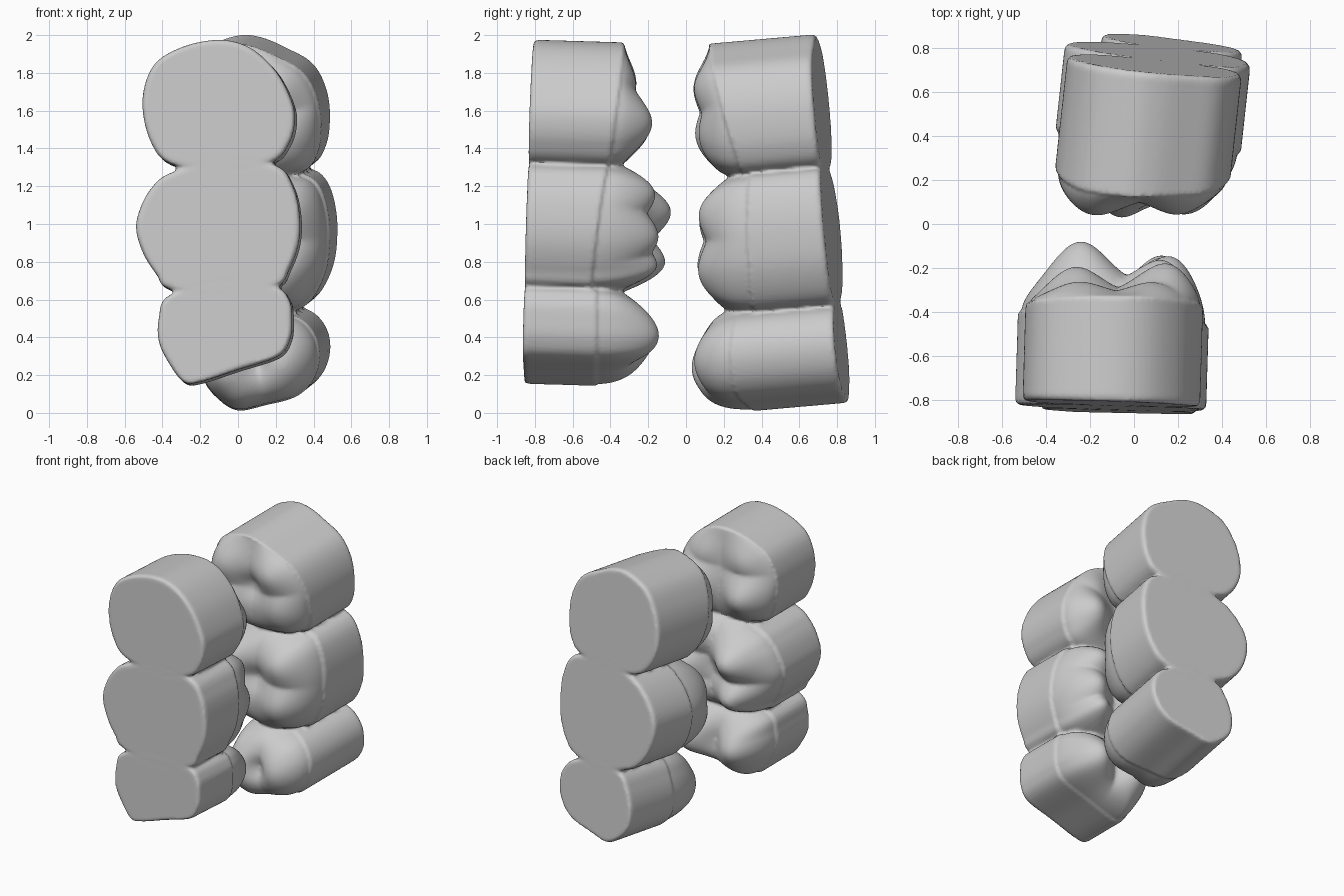
import bpy, bmesh
from math import exp, cos, pi
from mathutils import Vector


def smooth_loop(pts, n=6):
    """Closed Catmull-Rom curve through outline points."""
    p, out = [Vector(q) for q in pts], []
    k = len(p)
    for i in range(k):
        a, b, c, d = p[i - 1], p[i], p[(i + 1) % k], p[(i + 2) % k]
        for j in range(n):
            t = j / n
            out.append(0.5 * (2 * b + (c - a) * t + (2 * a - 5 * b + 4 * c - d) * t * t
                              + (3 * b - a - 3 * c + d) * t ** 3))
    return out


def add_tooth(bm, block, outline, edge, slope_x, slope_z, top, cusps):
    """Prism from the tilted base plane, closed by a rounded, cusped chewing surface."""
    y0, kx, kz, face = block          # base plane y = y0 + kx*x + kz*(z-1)
    loop = smooth_loop(outline)
    c = sum(loop, Vector((0, 0))) / len(loop)

    def base_y(p):
        return y0 + kx * p.x + kz * (p.y - 1)

    def place(p, y):
        d = y - base_y(p)
        return bm.verts.new((p.x - kx * d, y, p.y - kz * d))

    def crown(p, t):
        dome = max(0, 1 - min(1, t / 0.965) ** 5) ** 0.52     # small ledge, then a full dome
        e = edge + slope_x * (p.x - c.x) + slope_z * (p.y - c.y)
        b = [a * exp(-((p.x - x) ** 2 + (p.y - z) ** 2) / (2 * s * s)) for x, z, a, s in cusps]
        h = max(b) + min(0, min(b))       # the highest cusp wins, leaving creased fissures
        return e + (top - e + face * h) * dome

    rings = []
    for s, lift in ((0.5, 0), (0.95, 0), (0.985, 0.006), (1, 0.025)):      # base cap and bevel
        pts = [c.lerp(q, s) for q in loop]
        rings.append([place(p, base_y(p) + face * lift) for p in pts])
    steps = 36
    for i in range(steps):                                                # chewing surface
        t = 0.965 * cos((i - 1) / steps * pi / 2) if i else 1
        pts = [c.lerp(q, t) for q in loop]
        rings.append([place(p, crown(p, t)) for p in pts])
    n = len(loop)
    for a, b in zip(rings, rings[1:]):
        for i in range(n):
            j = (i + 1) % n
            bm.faces.new((a[i], a[j], b[j], b[i]))
    for ring, y in ((rings[0], base_y(c)), (rings[-1], crown(c, 0))):
        m = place(c, y)
        for i in range(n):
            bm.faces.new((ring[i], ring[(i + 1) % n], m))


def finish(bm, name):
    bmesh.ops.recalc_face_normals(bm, faces=bm.faces)
    me = bpy.data.meshes.new(name)
    bm.to_mesh(me)
    bm.free()
    ob = bpy.data.objects.new(name, me)
    bpy.context.collection.objects.link(ob)
    # fuse the three teeth into one skin
    r = ob.modifiers.new("fuse", 'REMESH')
    r.mode, r.voxel_size, r.use_smooth_shade = 'VOXEL', 0.0125, True
    return ob


# front block, chewing side towards +y
front = (-0.838, -0.03, 0.03, 1)
bm = bmesh.new()
add_tooth(bm, front,
          [(-0.36, 1.32), (-0.46, 1.43), (-0.505, 1.6), (-0.49, 1.75), (-0.42, 1.87), (-0.26, 1.95),
           (-0.08, 1.975), (0.07, 1.93), (0.2, 1.81), (0.28, 1.66), (0.3, 1.55), (0.27, 1.43), (0.18, 1.33),
           (-0.08, 1.27)],
          -0.37, 0.0, 0.13, -0.32,
          [(0.14, 1.55, 0.15, 0.13), (0.08, 1.76, 0.06, 0.11), (-0.27, 1.77, 0.06, 0.11), (-0.29, 1.52, 0.13, 0.12)])
add_tooth(bm, front,
          [(-0.36, 1.27), (-0.46, 1.19), (-0.52, 1.08), (-0.54, 0.97), (-0.5, 0.84), (-0.43, 0.73), (-0.37, 0.66),
           (-0.1, 0.61), (0.2, 0.67), (0.27, 0.76), (0.32, 0.9), (0.325, 1.05), (0.29, 1.2), (0.2, 1.31),
           (-0.08, 1.35)],
          -0.44, -0.08, 0.13, -0.28,
          [(-0.27, 1.09, 0.205, 0.13), (-0.28, 0.81, 0.18, 0.12), (0.12, 1.2, 0.14, 0.12),
           (0.16, 0.95, 0.15, 0.12), (0.12, 0.79, 0.15, 0.1), (-0.08, 0.98, -0.02, 0.06)])
add_tooth(bm, front,
          [(-0.37, 0.62), (-0.42, 0.5), (-0.42, 0.38), (-0.37, 0.27), (-0.29, 0.165), (-0.2, 0.165), (0.0, 0.23),
           (0.21, 0.3), (0.275, 0.39), (0.285, 0.5), (0.27, 0.6), (0.19, 0.67), (-0.1, 0.7)],
          -0.48, 0.0, 0.0, -0.3,
          [(0.12, 0.43, 0.165, 0.13), (-0.24, 0.4, 0.13, 0.12), (-0.06, 0.43, -0.02, 0.06)])
finish(bm, "front_tooth_block")

# rear block, tilted, chewing side towards -y
rear = (0.783, -0.11, -0.088, -1)
bm = bmesh.new()
add_tooth(bm, rear,
          [(-0.11, 1.3), (-0.22, 1.37), (-0.29, 1.5), (-0.3, 1.65), (-0.26, 1.8), (-0.17, 1.93), (0.0, 2.0),
           (0.13, 1.99), (0.27, 1.93), (0.39, 1.86), (0.46, 1.75), (0.49, 1.6), (0.47, 1.42), (0.38, 1.31),
           (0.12, 1.27)],
          0.22, -0.06, -0.28, 0.12,
          [(-0.12, 1.79, 0.09, 0.13), (-0.13, 1.53, 0.08, 0.12), (0.28, 1.79, 0.085, 0.12),
           (0.33, 1.53, 0.06, 0.12), (0.1, 1.65, -0.04, 0.06)])
add_tooth(bm, rear,
          [(-0.1, 1.27), (-0.22, 1.18), (-0.3, 1.05), (-0.31, 0.92), (-0.26, 0.77), (-0.17, 0.66), (-0.06, 0.6),
           (0.14, 0.54), (0.32, 0.57), (0.43, 0.63), (0.51, 0.79), (0.53, 0.98), (0.51, 1.14), (0.46, 1.25),
           (0.37, 1.3), (0.13, 1.34)],
          0.38, -0.12, -0.02, 0.14,
          [(-0.11, 1.11, 0.09, 0.13), (-0.1, 0.83, 0.09, 0.13), (0.34, 1.12, 0.085, 0.12),
           (0.33, 0.81, 0.085, 0.12), (0.11, 0.97, -0.04, 0.06)])
add_tooth(bm, rear,
          [(-0.04, 0.57), (-0.11, 0.47), (-0.145, 0.34), (-0.13, 0.21), (-0.06, 0.12), (0.05, 0.055), (0.2, 0.085),
           (0.36, 0.13), (0.45, 0.21), (0.49, 0.32), (0.48, 0.43), (0.42, 0.52), (0.32, 0.57), (0.14, 0.62)],
          0.33, -0.28, 0.0, 0.12,
          [(0.02, 0.31, 0.095, 0.13), (0.32, 0.34, 0.08, 0.12), (0.17, 0.34, -0.04, 0.05)])
finish(bm, "rear_tooth_block")
